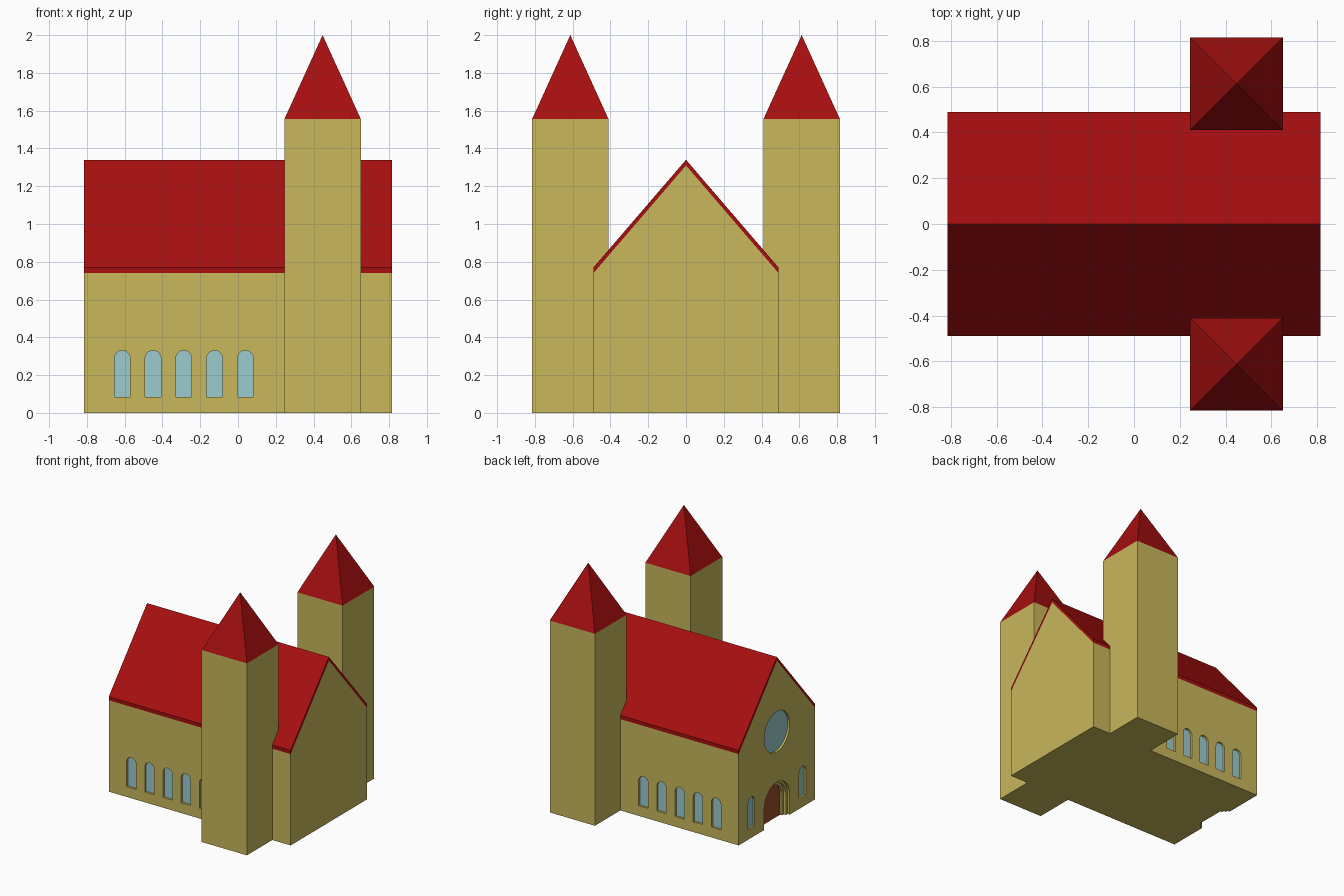
import bpy, bmesh, math

if "Cube" in bpy.data.objects:
    bpy.data.objects.remove(bpy.data.objects["Cube"])

# Main sizes
HX, HY = 0.815, 0.49            # half length and half width of the nave
EAVE, RIDGE, ROOF = 0.74, 1.31, 0.03
DEPTH = 0.02                    # window recess


def material(name, rgb):
    m = bpy.data.materials.new(name)
    m.diffuse_color = (*rgb, 1)
    m.use_nodes = True
    m.node_tree.nodes["Principled BSDF"].inputs["Base Color"].default_value = m.diffuse_color
    return m


STONE = material("sandstone", (0.58, 0.48, 0.107))
RED = material("red_tile", (0.385, 0.0045, 0.005))
GLASS = material("pale_glass", (0.33, 0.60, 0.61))
WOOD = material("door_wood", (0.33, 0.08, 0.02))


def add_prism(bm, pts, place, d0, d1):
    """Extrude a 2D outline between depths d0 and d1."""
    a = [bm.verts.new(place(u, v, d0)) for u, v in pts]
    b = [bm.verts.new(place(u, v, d1)) for u, v in pts]
    n = len(pts)
    bm.faces.new(a)
    bm.faces.new(b[::-1])
    for i in range(n):
        j = (i + 1) % n
        bm.faces.new((a[j], a[i], b[i], b[j]))


def make(name, prisms, mat):
    """One object from a list of (outline, placement, d0, d1)."""
    bm = bmesh.new()
    for p in prisms:
        add_prism(bm, *p)
    bmesh.ops.recalc_face_normals(bm, faces=bm.faces)
    me = bpy.data.meshes.new(name)
    bm.to_mesh(me)
    bm.free()
    me.materials.append(mat)
    ob = bpy.data.objects.new(name, me)
    bpy.context.collection.objects.link(ob)
    return ob


def cut(target, cutter):
    mod = target.modifiers.new("cut", 'BOOLEAN')
    mod.operation, mod.solver, mod.object = 'DIFFERENCE', 'EXACT', cutter
    bpy.context.view_layer.objects.active = target
    bpy.ops.object.modifier_apply(modifier=mod.name)
    bpy.data.objects.remove(cutter)


def arch(c, r, bottom, spring, n=16):
    """Round-headed opening outline."""
    arc = [(c + r * math.cos(math.pi * i / n), spring + r * math.sin(math.pi * i / n))
           for i in range(n + 1)]
    return [(c - r, bottom), (c + r, bottom)] + arc


# Placements: depth runs inwards from the wall surface
def west(u, v, d): return (-HX + d, u, v)
def front(u, v, d): return (u, -HY + d, v)
def back(u, v, d): return (u, HY - d, v)


# Nave walls with gables
nave = make("nave_walls", [([(-HY, 0), (HY, 0), (HY, EAVE), (0, RIDGE), (-HY, EAVE)],
                            west, 0, 2 * HX)], STONE)

# Window openings: five each side, two beside the portal, one round
openings = []
for i in range(5):
    w = arch(-0.613 + 0.163 * i, 0.042, 0.083, 0.288)
    openings += [(w, front), (w, back)]
for y in (-0.327, 0.327):
    openings.append((arch(y, 0.042, 0.083, 0.288), west))
rose = [(0.163 * math.cos(math.tau * i / 32), 0.735 + 0.163 * math.sin(math.tau * i / 32))
        for i in range(32)]
openings.append((rose, west))
cut(nave, make("window_cutter", [(o, p, -0.1, DEPTH) for o, p in openings], STONE))
make("window_glass", [(o, p, DEPTH - 0.003, DEPTH + 0.003) for o, p in openings], GLASS)

# Stepped portal and its door
for k, r in enumerate((0.163, 0.143, 0.122)):
    cut(nave, make("portal_cutter", [(arch(0, r, -0.1, 0.163, 24), west, -0.1, 0.02 * (k + 1))],
                   STONE))
make("door", [(arch(0, 0.122, 0, 0.163, 24), west, 0.057, 0.063)], WOOD)

# Roof slab following the gable
make("nave_roof", [([(-HY, EAVE), (0, RIDGE), (HY, EAVE), (HY, EAVE + ROOF),
                     (0, RIDGE + ROOF), (-HY, EAVE + ROOF)], west, 0, 2 * HX)], RED)

# Twin towers with pyramid spires
TX, TY, TR, TH, TOP = 0.448, 0.6125, 0.2025, 1.555, 2.0
for side, s in (("front", -1), ("back", 1)):
    bpy.ops.mesh.primitive_cube_add(size=1, location=(TX, s * TY, TH / 2),
                                    scale=(2 * TR, 2 * TR, TH))
    tower = bpy.context.object
    tower.name = side + "_tower"
    tower.data.materials.append(STONE)
    bpy.ops.mesh.primitive_cone_add(vertices=4, radius1=TR * math.sqrt(2), radius2=0,
                                    depth=TOP - TH, location=(TX, s * TY, (TH + TOP) / 2),
                                    rotation=(0, 0, math.pi / 4))
    spire = bpy.context.object
    spire.name = side + "_spire"
    spire.data.materials.append(RED)
